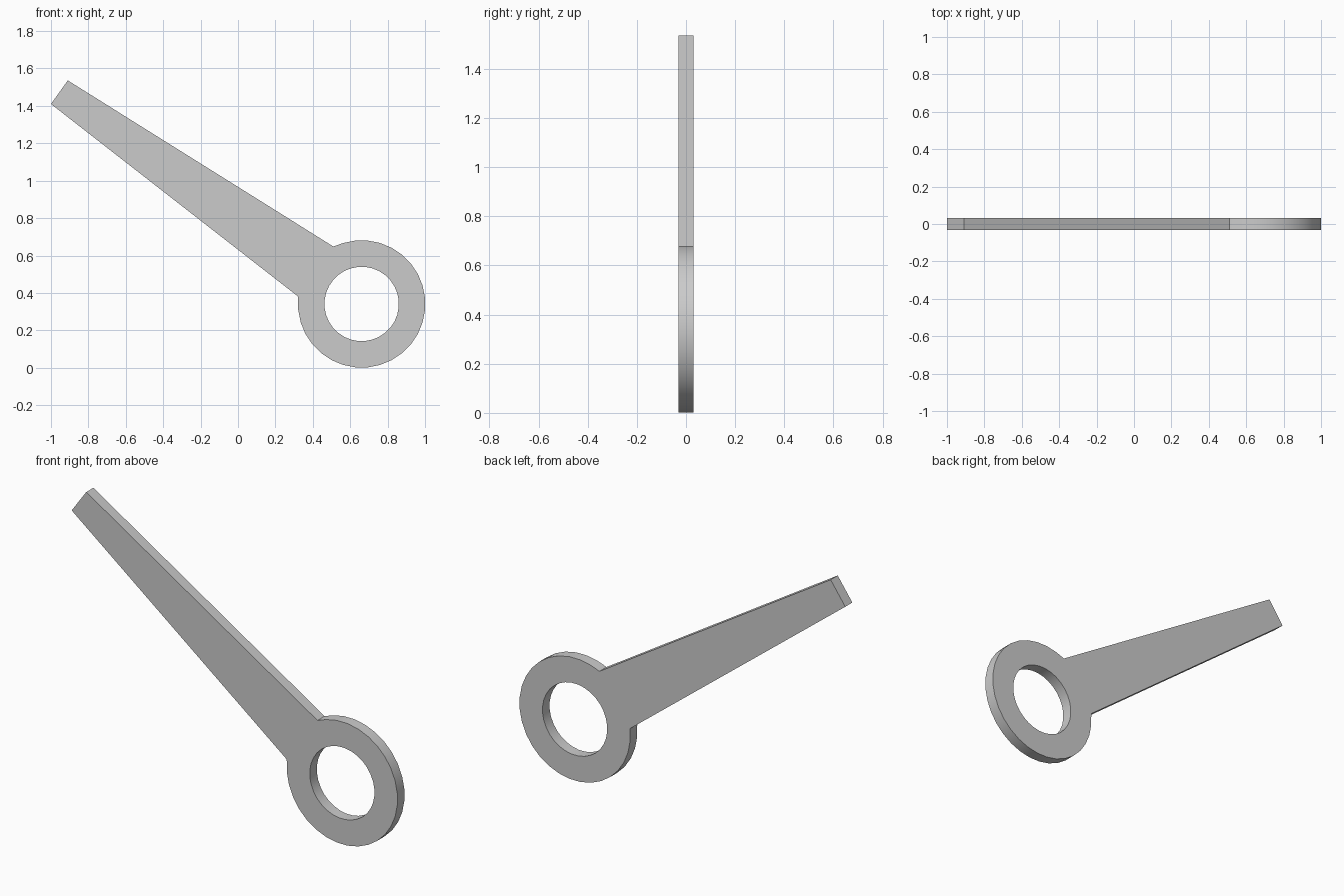
import bpy
from math import sin, cos, radians

if "Cube" in bpy.data.objects:
    bpy.data.objects.remove(bpy.data.objects["Cube"])

CX, CZ, R_OUT, R_HOLE, HALF = 0.661, 0.341, 0.3405, 0.199, 0.031
STEP = 11.25  # 32-sided circles


def arc(radius, start, count):
    return [(CX + radius * cos(radians(start + STEP * i)),
             CZ + radius * sin(radians(start + STEP * i))) for i in range(count)]


def add_spline(curve, points):
    s = curve.splines.new('POLY')
    s.points.add(len(points) - 1)
    for p, (x, z) in zip(s.points, points):
        p.co = (x, z, 0, 1)
    s.use_cyclic_u = True


# Flat profile: tapered arm flowing into the ring, plus the round hole
curve = bpy.data.curves.new("lever_arm_with_ring", 'CURVE')
curve.dimensions = '2D'
curve.fill_mode = 'BOTH'
curve.extrude = HALF
arm = [(0.51, 0.648), (-0.91, 1.536), (-1.0, 1.41), (0.321, 0.381)]
add_spline(curve, arm + arc(R_OUT, 180 + STEP / 2, 26))
add_spline(curve, arc(R_HOLE, STEP / 2, 32))

# Stand the plate upright and turn it into a mesh
lever = bpy.data.objects.new("lever_arm_with_ring", curve)
bpy.context.collection.objects.link(lever)
lever.rotation_euler.x = radians(90)
bpy.context.view_layer.objects.active = lever
lever.select_set(True)
bpy.ops.object.convert(target='MESH')
bpy.ops.object.transform_apply(rotation=True)

# Weld the caps to the rim, smooth the round walls only
bpy.ops.object.mode_set(mode='EDIT')
bpy.ops.mesh.select_all(action='SELECT')
bpy.ops.mesh.remove_doubles(threshold=0.0005)
bpy.ops.mesh.normals_make_consistent(inside=False)
bpy.ops.object.mode_set(mode='OBJECT')
bpy.ops.object.shade_smooth_by_angle(angle=radians(30))
